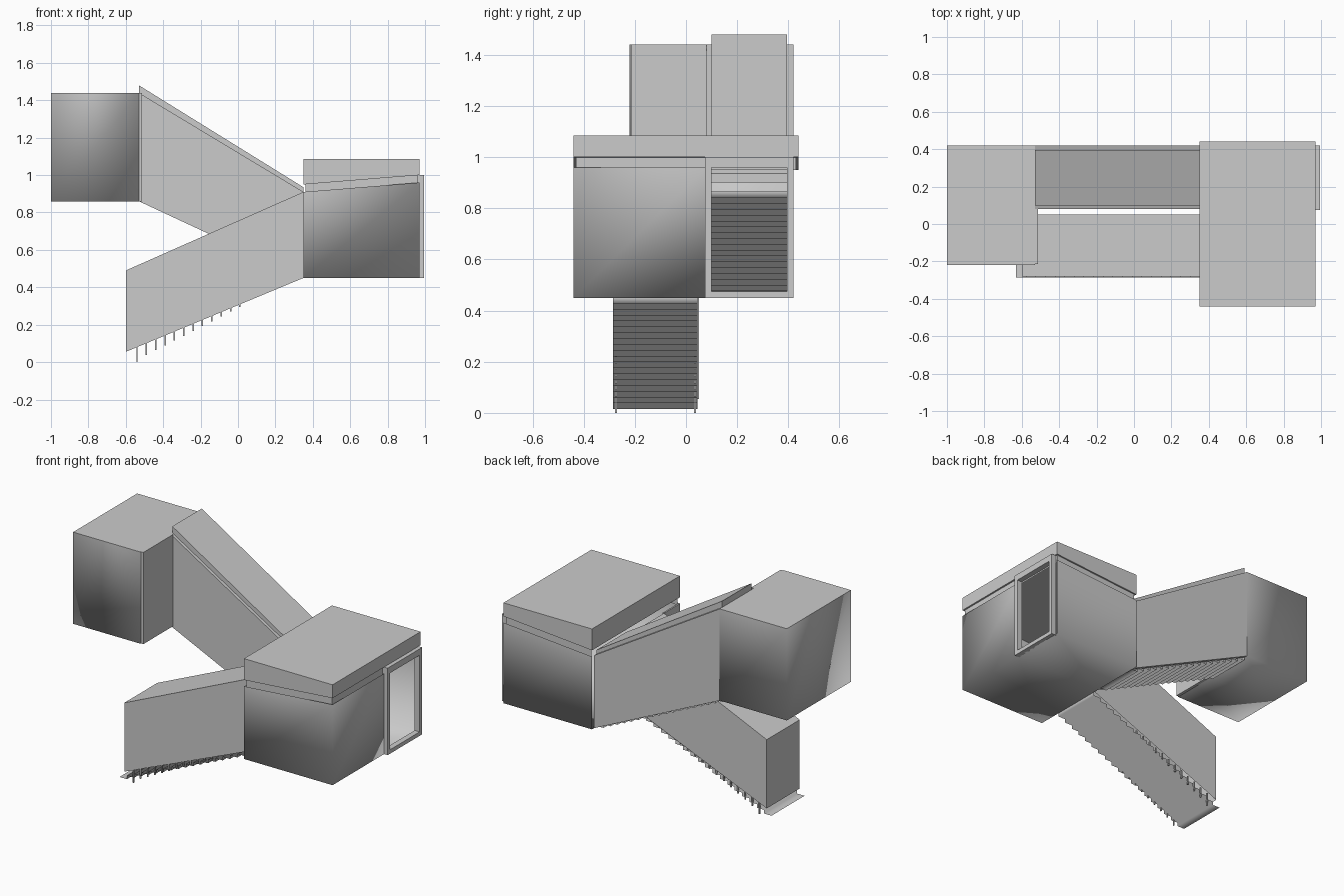
import bpy, bmesh
from mathutils import Vector

if "Cube" in bpy.data.objects:
    bpy.data.objects.remove(bpy.data.objects["Cube"])

grey = bpy.data.materials.new("plain_grey")
grey.diffuse_color = (0.6, 0.6, 0.6, 1)
grey.use_nodes = True
grey.node_tree.nodes["Principled BSDF"].inputs["Base Color"].default_value = grey.diffuse_color


def add_prism(bm, pts, y0, y1):
    """Closed prism: x/z outline pushed from y0 to y1."""
    a = [bm.verts.new((x, y0, z)) for x, z in pts]
    b = [bm.verts.new((x, y1, z)) for x, z in pts]
    faces = [bm.faces.new(a), bm.faces.new(b[::-1])]
    n = len(pts)
    for i in range(n):
        j = (i + 1) % n
        faces.append(bm.faces.new((a[i], b[i], b[j], a[j])))
    bmesh.ops.recalc_face_normals(bm, faces=faces)


def finish(name, bm, smooth=False):
    me = bpy.data.meshes.new(name)
    for f in bm.faces:
        f.smooth = smooth
    bm.to_mesh(me)
    bm.free()
    me.materials.append(grey)
    ob = bpy.data.objects.new(name, me)
    bpy.context.collection.objects.link(ob)
    return ob


def prism(name, pts, y0, y1, drop=None, cut_y=None, smooth=False):
    """Prism, optionally split at cut_y and opened by a rule on faces."""
    bm = bmesh.new()
    add_prism(bm, pts, y0, y1)
    if cut_y is not None:
        bmesh.ops.bisect_plane(bm, geom=bm.verts[:] + bm.edges[:] + bm.faces[:],
                               plane_co=(0, cut_y, 0), plane_no=(0, 1, 0))
    bm.normal_update()
    if drop:
        gone = [f for f in bm.faces if drop(f.normal, f.calc_center_median())]
        bmesh.ops.delete(bm, geom=gone, context='FACES')
    # flat roofs keep a crisp edge
    for e in bm.edges:
        up = [f.normal.z > 0.8 for f in e.link_faces]
        if any(up) and not all(up):
            e.smooth = False
    return finish(name, bm, smooth)


def rect(x0, x1, z0, z1):
    return [(x0, z0), (x1, z0), (x1, z1), (x0, z1)]


def stairs(name, start, end, n, y0, y1):
    """Thin folded sheet of treads and risers."""
    run, rise = (end[0] - start[0]) / n, (end[1] - start[1]) / n
    path = [start]
    for i in range(n):
        x, z = path[-1]
        path += [(x + run, z), (x + run, z + rise)]
    bm = bmesh.new()
    rows = [[bm.verts.new((x, y, z)) for y in (y0, y1)] for x, z in path]
    for p, q in zip(rows, rows[1:]):
        f = bm.faces.new((p[0], q[0], q[1], p[1]))
        f.normal_update()
        if f.normal.z < -0.1:
            f.normal_flip()
    return finish(name, bm, True)


# Landing room: open on the left and above, with a doorway on the right
prism("landing_walls", [(0.35, 0.45), (0.97, 0.45), (0.97, 0.96), (0.35, 0.91)],
      -0.44, 0.44, cut_y=0.08, smooth=True,
      drop=lambda n, c: n.z > 0.8 or n.x < -0.8 or (n.x > 0.8 and c.y > 0.08))
prism("landing_recess_band", [(0.36, 0.90), (0.96, 0.95), (0.96, 1.01), (0.36, 0.96)],
      -0.43, 0.43, drop=lambda n, c: abs(n.z) > 0.8 or n.x < -0.8)
prism("landing_roof", [(0.35, 0.95), (0.97, 1.0), (0.97, 1.085), (0.35, 1.085)],
      -0.44, 0.44)
for label, y0, y1 in (("front", -0.44, -0.28), ("middle", 0.05, 0.08)):
    prism("landing_left_wall_" + label, rect(0.35, 0.36, 0.45, 0.91), y0, y1)

# Door frame
bm = bmesh.new()
add_prism(bm, rect(0.96, 0.995, 0.45, 1.0), 0.075, 0.10)
add_prism(bm, rect(0.96, 0.995, 0.45, 1.0), 0.395, 0.42)
add_prism(bm, rect(0.96, 0.995, 0.45, 0.475), 0.10, 0.395)
add_prism(bm, rect(0.96, 0.995, 0.96, 1.0), 0.10, 0.395)
finish("door_frame", bm)

# Lower flight: closed hood without a bottom, folded steps, hanging brackets
prism("lower_flight_hood", [(-0.6, 0.055), (0.35, 0.45), (0.35, 0.91), (-0.6, 0.49)],
      -0.28, 0.05, drop=lambda n, c: n.z < -0.5 or n.x > 0.8)
stairs("lower_steps", (-0.63, 0.015), (0.35, 0.45), 19, -0.285, 0.045)
bm = bmesh.new()
for i in range(12):
    x = -0.54 + 0.05 * i
    top = 0.055 + (x + 0.6) * 0.416
    length = 0.08 if i == 0 else 0.068 - 0.005 * i
    for y in (-0.278, 0.032):
        add_prism(bm, rect(x - 0.004, x + 0.004, top - length, top + 0.005), y, y + 0.008)
finish("step_brackets", bm)

# Upper flight: two side walls, raised roof slab and steps
flight = [(-0.53, 0.86), (0.35, 0.45), (0.35, 0.91), (-0.53, 1.44)]
prism("upper_flight_front_wall", flight, 0.08, 0.10)
prism("upper_flight_back_wall", flight, 0.395, 0.42)
prism("upper_flight_roof", [(-0.53, 1.43), (0.35, 0.90), (0.35, 0.935), (-0.53, 1.48)],
      0.10, 0.395)
stairs("upper_steps", (0.35, 0.455), (-0.53, 0.865), 18, 0.10, 0.395)

# Upper room: open where the flight arrives, with a thin cheek panel
prism("upper_room", rect(-1.0, -0.53, 0.86, 1.44), -0.22, 0.42, cut_y=0.08, smooth=True,
      drop=lambda n, c: n.x > 0.8 and c.y > 0.08)
prism("upper_room_cheek", rect(-0.53, -0.512, 0.86, 1.44), -0.215, 0.08)
